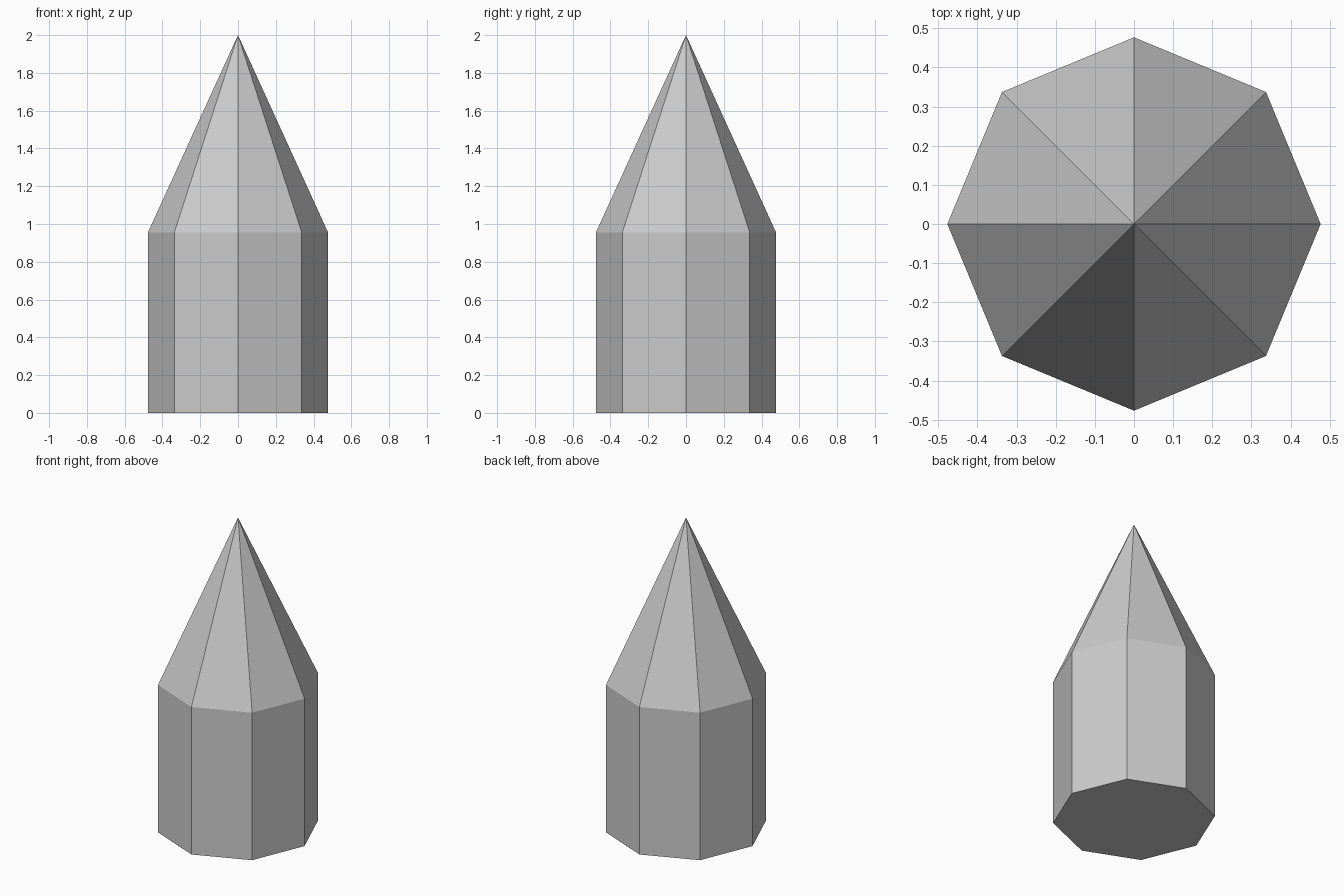
import bpy
import bmesh
from math import cos, sin, tau

if "Cube" in bpy.data.objects:
    bpy.data.objects.remove(bpy.data.objects["Cube"])

SIDES = 8
RADIUS = 0.477
SHOULDER = 0.955
HEIGHT = 2.0

bm = bmesh.new()


def ring(z):
    return [bm.verts.new((RADIUS * cos(tau * i / SIDES), RADIUS * sin(tau * i / SIDES), z))
            for i in range(SIDES)]


# Octagonal body with closed base, tapering to a point above the shoulder
base, shoulder = ring(0), ring(SHOULDER)
tip = bm.verts.new((0, 0, HEIGHT))
bm.faces.new(base[::-1])
for i in range(SIDES):
    j = (i + 1) % SIDES
    bm.faces.new((base[i], base[j], shoulder[j], shoulder[i]))
    bm.faces.new((shoulder[i], shoulder[j], tip))

mesh = bpy.data.meshes.new("pointed_post")
bm.to_mesh(mesh)
bm.free()
bpy.context.collection.objects.link(bpy.data.objects.new("pointed_post", mesh))
